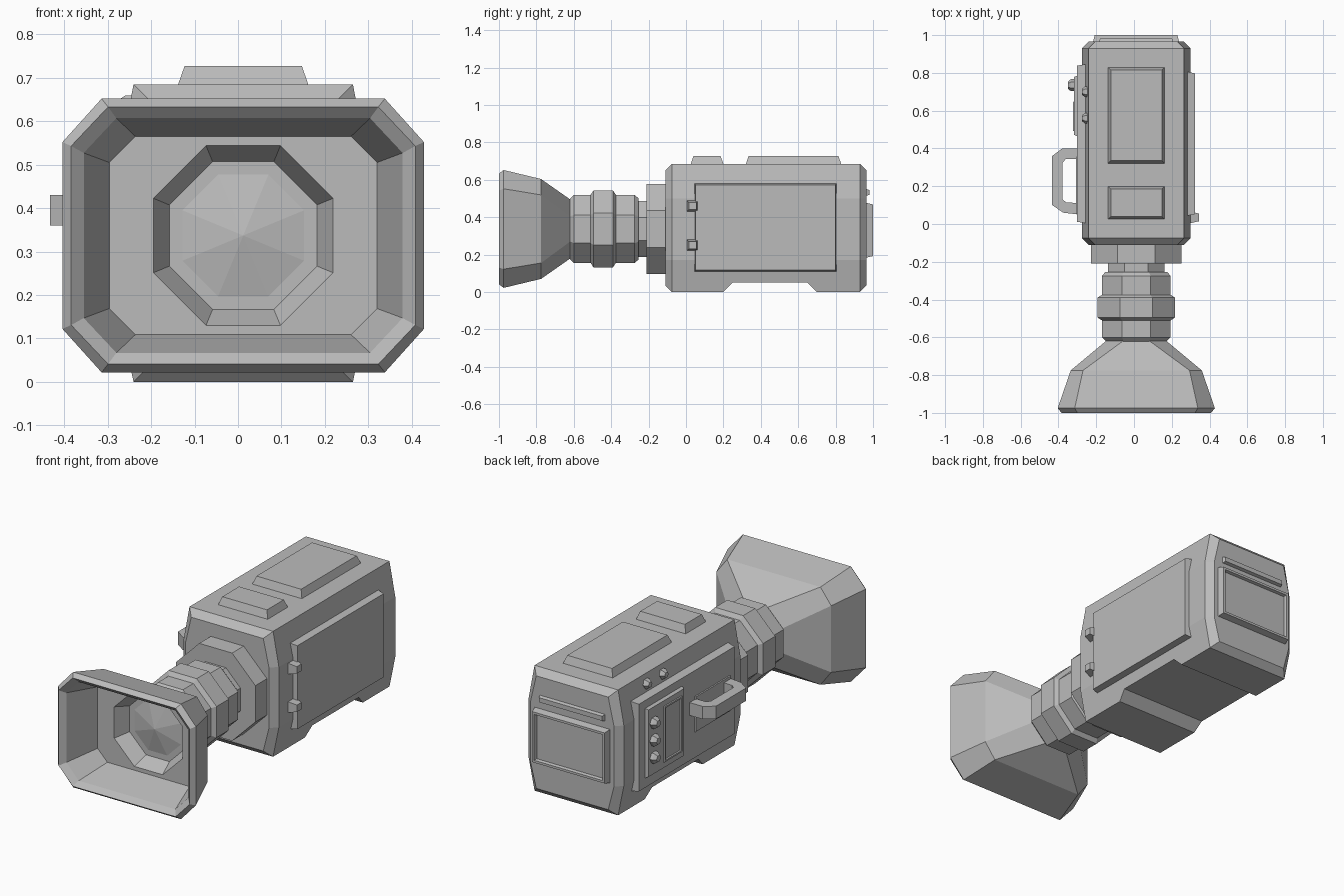
import bpy, bmesh, math
from mathutils import Vector

CX, CZ = 0.012, 0.337   # optical axis

old = bpy.data.objects.get("Cube")
if old:
    bpy.data.objects.remove(old, do_unlink=True)

grey = bpy.data.materials.new("plain_grey")
grey.use_nodes = True
grey.diffuse_color = (0.5, 0.5, 0.5, 1)
grey.node_tree.nodes["Principled BSDF"].inputs["Base Color"].default_value = (0.5, 0.5, 0.5, 1)


def finish(name, bm):
    bmesh.ops.recalc_face_normals(bm, faces=bm.faces)
    mesh = bpy.data.meshes.new(name)
    bm.to_mesh(mesh)
    bm.free()
    mesh.materials.append(grey)
    obj = bpy.data.objects.new(name, mesh)
    bpy.context.collection.objects.link(obj)
    return obj


def loft(name, rings, dome=0):
    """Skin a list of point rings, cap both ends; dome raises the last cap to a point."""
    bm = bmesh.new()
    loops = [[bm.verts.new(p) for p in ring] for ring in rings]
    n = len(loops[0])
    for a, b in zip(loops, loops[1:]):
        for i in range(n):
            j = (i + 1) % n
            bm.faces.new((a[i], a[j], b[j], b[i]))
    bm.faces.new(loops[0])
    cap = bm.faces.new(loops[-1])
    if dome:
        tip = bmesh.ops.poke(bm, faces=[cap])["verts"][0]
        tip.co.y -= dome
    return finish(name, bm)


def ring(y, hx, hz=None, cut_x=None, cut_z=None):
    """Rectangle with cut corners around the optical axis; regular octagon by default."""
    hz = hz or hx
    cut_x = cut_x or hx * (2 - math.sqrt(2))
    cut_z = cut_z or cut_x
    ix, iz = hx - cut_x, hz - cut_z
    pts = [(hx, iz), (ix, hz), (-ix, hz), (-hx, iz),
           (-hx, -iz), (-ix, -hz), (ix, -hz), (hx, -iz)]
    return [(CX + x, y, CZ + z) for x, z in pts]


def block(name, low, high, direction=None, taper=0, rim=0, sink=0):
    """Box whose face towards direction is tapered, and optionally inset and sunk."""
    bm = bmesh.new()
    bmesh.ops.create_cube(bm, size=1)
    low, high = Vector(low), Vector(high)
    mid, size = (low + high) / 2, high - low
    for v in bm.verts:
        v.co = Vector(mid[i] + v.co[i] * size[i] for i in range(3))
    if direction:
        d = Vector(direction)
        bm.normal_update()
        face = max(bm.faces, key=lambda f: f.normal.dot(d))
        for v in face.verts:
            for i in range(3):
                if not d[i]:
                    v.co[i] -= math.copysign(taper, v.co[i] - mid[i])
        if rim:
            bmesh.ops.inset_individual(bm, faces=[face], thickness=rim)
            inner = bmesh.ops.inset_individual(bm, faces=[face], thickness=0.006)
            bmesh.ops.translate(bm, vec=-sink * d, verts=face.verts)
    return finish(name, bm)


def knob(name, centre, radius, depth):
    """Six-sided button pointing to the camera's right side (-x)."""
    x, y, z = centre
    def hexagon(px, r):
        return [(px, y + r * math.cos(k * math.pi / 3), z + r * math.sin(k * math.pi / 3))
                for k in range(6)]
    return loft(name, [hexagon(x, radius), hexagon(x - depth * 0.6, radius),
                       hexagon(x - depth, radius * 0.6)])


# Body: bulging sides, chamfered ends, shallow recess across the underside
def body_ring(y, bottom=0.0, inset=0.0):
    w, b = 0.2875 - inset, 0.2525 - inset
    foot = b + 0.035 * bottom / 0.17
    half = [(b, 0.685 - inset), (w, 0.5), (w, 0.17), (foot, bottom + inset)]
    pts = half + [(-x, z) for x, z in reversed(half)]
    return [(CX + x, y, z) for x, z in pts]

loft("body", [body_ring(-0.11, inset=0.035), body_ring(-0.075), body_ring(0.2),
              body_ring(0.25, 0.05), body_ring(0.65, 0.05), body_ring(0.7),
              body_ring(0.93), body_ring(0.965, inset=0.035)])

# Lens mount and barrel
loft("lens_mount", [ring(-0.1, 0.24), ring(-0.21, 0.24)])
loft("lens_neck", [ring(-0.2, 0.15), ring(-0.27, 0.15)])
loft("lens_barrel", [ring(-0.255, 0.165), ring(-0.275, 0.182), ring(-0.375, 0.182),
                     ring(-0.39, 0.205), ring(-0.495, 0.205), ring(-0.51, 0.182),
                     ring(-0.6, 0.182), ring(-0.622, 0.16)])

# Hood: outer shell, rim, inner walls, funnel and lens in one skin
loft("lens_hood", [ring(-0.615, 0.155),
                   ring(-0.775, 0.347, 0.267, 0.065, 0.085),
                   ring(-0.975, 0.416, 0.315, 0.09, 0.1),
                   ring(-1.0, 0.396, 0.296, 0.085, 0.09),
                   ring(-0.975, 0.367, 0.27, 0.075, 0.08),
                   ring(-0.79, 0.308, 0.228, 0.06, 0.06),
                   ring(-0.79, 0.207),
                   ring(-0.71, 0.17),
                   ring(-0.71, 0.14)], dome=0.03)

# Raised plates on top
for name, y0, y1 in (("top_plate_front", 0.02, 0.205), ("top_plate_rear", 0.315, 0.835)):
    block(name, (CX - 0.155, y0, 0.67), (CX + 0.155, y1, 0.727), (0, 0, 1), 0.02)

# Side door with hinges
block("side_door", (0.26, 0.04, 0.105), (0.322, 0.81, 0.585), (1, 0, 0), 0.012)
for name, z in (("upper_hinge", 0.46), ("lower_hinge", 0.25)):
    block(name, (0.28, 0.0, z - 0.034), (0.345, 0.07, z + 0.034), (1, 0, 0), 0.015)

# Control side: panel, control plate, buttons
block("control_side_panel", (-0.302, 0.0, 0.1), (-0.23, 0.85, 0.6), (-1, 0, 0), 0.012)
block("control_plate", (-0.318, 0.46, 0.16), (-0.29, 0.79, 0.55), (-1, 0, 0), 0.012)
block("control_inset", (-0.324, 0.49, 0.2), (-0.31, 0.65, 0.51), (-1, 0, 0), 0.004, 0.012, 0.008)
for i in range(3):
    knob(f"control_button_{i + 1}", (-0.31, 0.735, 0.455 - 0.095 * i), 0.032, 0.04)
for i, y in enumerate((0.56, 0.7)):
    knob(f"upper_button_{i + 1}", (-0.235, y, 0.635), 0.028, 0.04)

# Grab handle and its base
block("handle_base", (-0.308, 0.05, 0.25), (-0.29, 0.36, 0.45), (-1, 0, 0), 0.005)
outer = [(-0.29, 0.05), (-0.375, 0.06), (-0.433, 0.1), (-0.433, 0.36), (-0.38, 0.4), (-0.29, 0.4)]
inner = [(-0.29, 0.11), (-0.36, 0.115), (-0.378, 0.13), (-0.378, 0.325), (-0.36, 0.345), (-0.29, 0.345)]
loft("grab_handle", [[(*o, 0.36), (*o, 0.43), (*i, 0.43), (*i, 0.36)]
                     for o, i in zip(outer, inner)])

# Rear screen and ledge
block("rear_screen", (-0.22, 0.95, 0.18), (0.242, 1.0, 0.48), (0, 1, 0), 0.012, 0.018, 0.016)
block("rear_ledge", (-0.19, 0.95, 0.51), (0.212, 0.982, 0.555), (0, 1, 0), 0.01)
